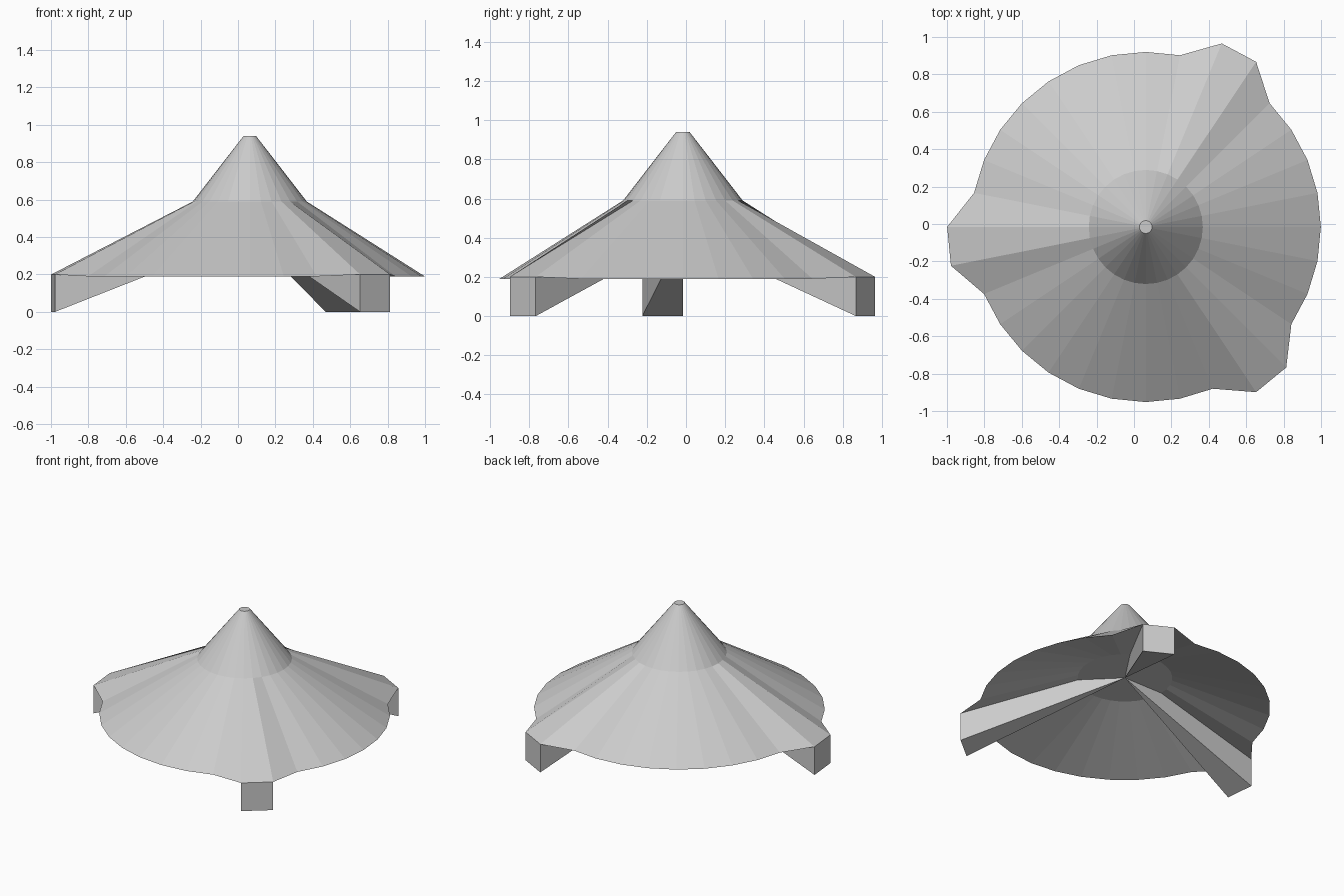
import bpy, bmesh
from math import cos, sin, pi

if "Cube" in bpy.data.objects:
    bpy.data.objects.remove(bpy.data.objects["Cube"])

SIDES = 32
CX, CY = 0.063, -0.016
LEGS = (5, 16, 27)                       # first segment corner of each leg
LEG_CORNERS = {k for i in LEGS for k in (i, i + 1)}
RIM_R, LEG_R = 0.936, 1.062

bm = bmesh.new()


def point(i, r, z):
    a = 2 * pi * i / SIDES
    return bm.verts.new((CX + r * cos(a), CY + r * sin(a), z))


def ring(r, z):
    return [point(i, r, z) for i in range(SIDES)]


# Horizontal rings, from the blunt tip down to the underside
tip = ring(0.034, 0.94)
shoulder = ring(0.305, 0.59)
rim = [point(i, LEG_R, 0.20) if i in LEG_CORNERS else point(i, RIM_R, 0.19)
       for i in range(SIDES)]
ceiling = ring(0.305, 0.41)
hub = bm.verts.new((CX, CY, 0.41))
feet = {i: point(i, LEG_R, 0.0) for i in LEG_CORNERS}

# Upper cone, skirt and hollow underside
bm.faces.new(tip)
for i in range(SIDES):
    j = (i + 1) % SIDES
    bm.faces.new((tip[i], shoulder[i], shoulder[j], tip[j]))
    bm.faces.new((shoulder[i], rim[i], rim[j], shoulder[j]))
    if i not in LEGS:
        bm.faces.new((rim[i], ceiling[i], ceiling[j], rim[j]))
        bm.faces.new((ceiling[i], hub, ceiling[j]))

# Wedge legs: outer face, sloping bottom and two side walls
for i in LEGS:
    j = i + 1
    bm.faces.new((rim[i], feet[i], feet[j], rim[j]))
    bm.faces.new((feet[i], hub, feet[j]))
    for k in (i, j):
        bm.faces.new((rim[k], ceiling[k], feet[k]))
        bm.faces.new((ceiling[k], hub, feet[k]))

# Ceiling corners shared by nothing else are kept; orient everything outward
bmesh.ops.recalc_face_normals(bm, faces=bm.faces)
mesh = bpy.data.meshes.new("canopy_with_legs")
bm.to_mesh(mesh)
bm.free()
bpy.context.collection.objects.link(bpy.data.objects.new("canopy_with_legs", mesh))
